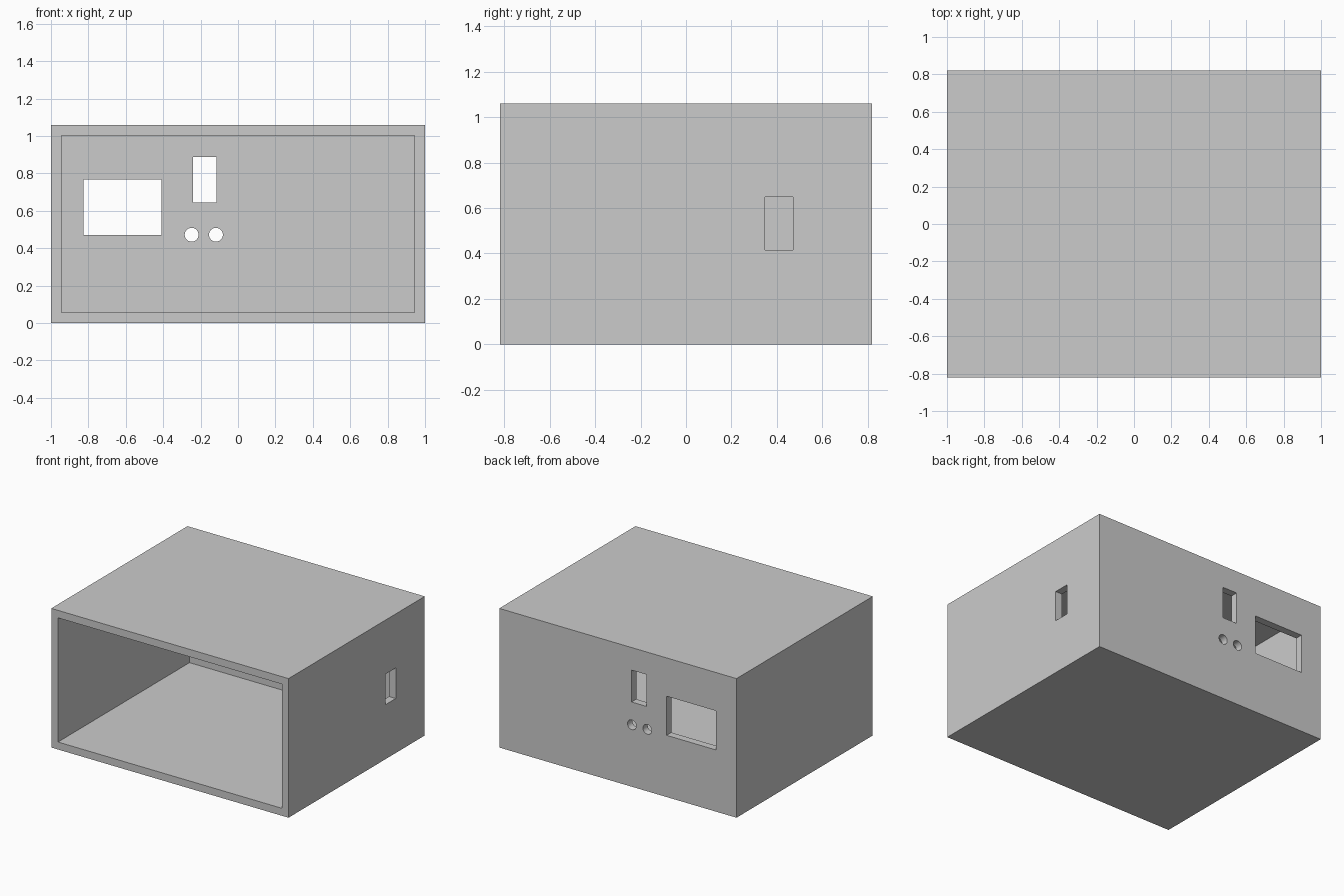
import bpy
import math

default_cube = bpy.data.objects.get("Cube")
if default_cube:
    bpy.data.objects.remove(default_cube, do_unlink=True)

WIDTH, DEPTH, HEIGHT, WALL = 2.0, 1.64, 1.06, 0.057
BACK, SIDE = DEPTH / 2, WIDTH / 2

grey = bpy.data.materials.new("light grey plastic")
grey.use_nodes = True
colour = (0.6, 0.6, 0.6, 1)
grey.diffuse_color = colour
grey.node_tree.nodes["Principled BSDF"].inputs["Base Color"].default_value = colour


def box(name, x, y, z):
    """Box spanning the (low, high) ranges on each axis."""
    spans = (x, y, z)
    bpy.ops.mesh.primitive_cube_add(size=1, location=[(a + b) / 2 for a, b in spans])
    obj = bpy.context.object
    obj.name = name
    obj.scale = [b - a for a, b in spans]
    bpy.ops.object.transform_apply(location=True, rotation=True, scale=True)
    obj.data.materials.append(grey)
    return obj


def hole(name, x, z, radius):
    """Round cutter running through the back wall."""
    bpy.ops.mesh.primitive_cylinder_add(
        vertices=32, radius=radius, depth=WALL * 4,
        location=(x, BACK, z), rotation=(math.pi / 2, 0, 0))
    obj = bpy.context.object
    obj.name = name
    obj.data.materials.append(grey)
    return obj


def cut(target, cutter):
    cutter.hide_render = True
    mod = target.modifiers.new(cutter.name, "BOOLEAN")
    mod.operation = "DIFFERENCE"
    mod.solver = "EXACT"
    mod.object = cutter
    bpy.context.view_layer.objects.active = target
    bpy.ops.object.modifier_apply(modifier=mod.name)
    bpy.data.objects.remove(cutter, do_unlink=True)


# Outer shell
case = box("enclosure_case", (-SIDE, SIDE), (-BACK, BACK), (0, HEIGHT))

# Cavity open at the front
cut(case, box("cavity", (-SIDE + WALL, SIDE - WALL),
              (-BACK - WALL, BACK - WALL), (WALL, HEIGHT - WALL)))

# Back wall openings
through_back = (BACK - WALL * 2, BACK + WALL)
cut(case, box("socket_window", (-0.826, -0.41), through_back, (0.47, 0.768)))
cut(case, box("switch_slot", (-0.24, -0.115), through_back, (0.645, 0.888)))
for x in (-0.248, -0.118):
    cut(case, hole("cable_hole", x, 0.472, 0.037))

# Side wall slot
cut(case, box("side_slot", (SIDE - WALL * 2, SIDE + WALL), (0.348, 0.471), (0.415, 0.648)))

# Flat walls, smooth hole edges
bpy.ops.object.select_all(action="DESELECT")
case.select_set(True)
bpy.context.view_layer.objects.active = case
bpy.ops.object.shade_smooth_by_angle(angle=math.radians(30))
